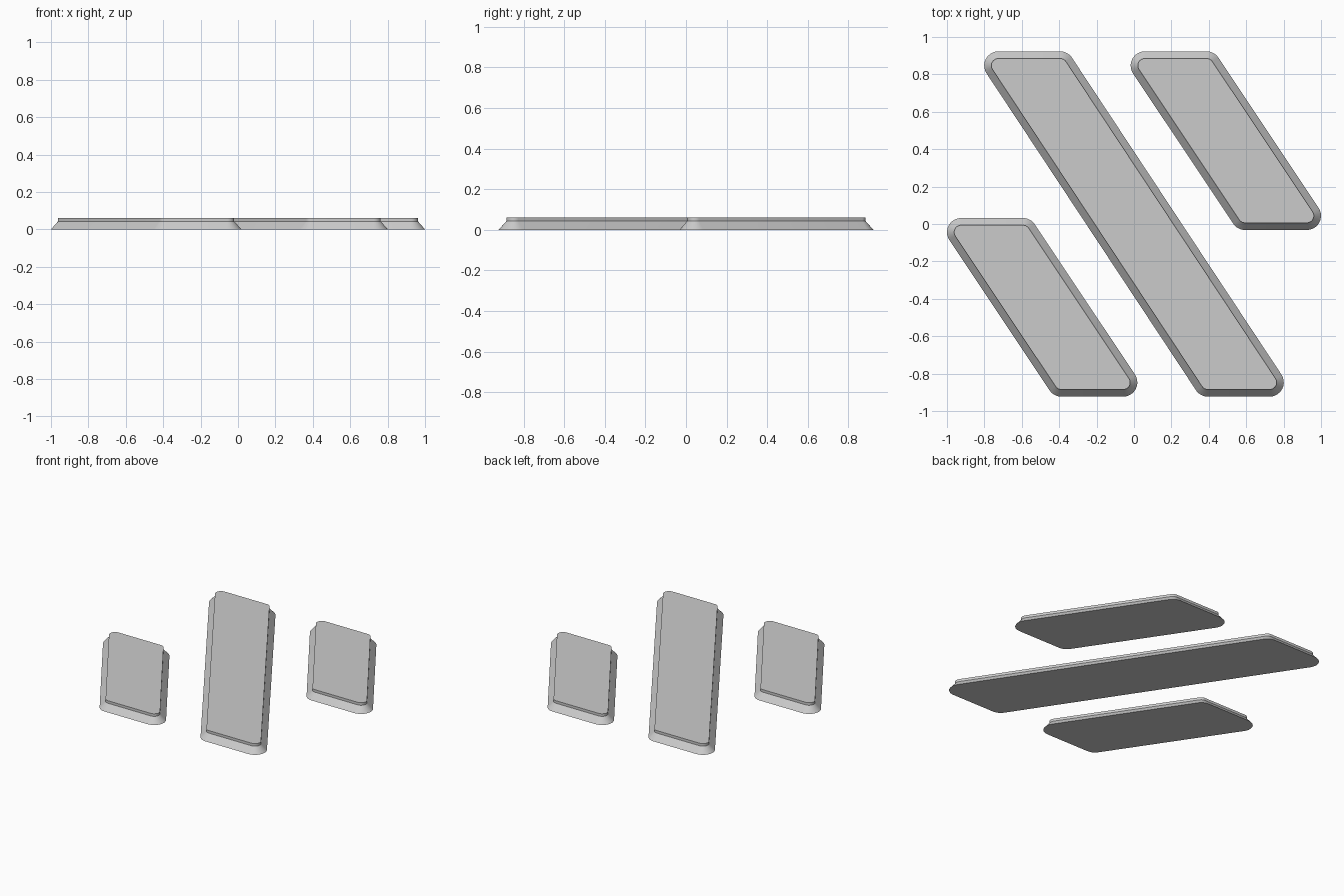
import bpy
import bmesh
import math
from mathutils import Vector

cube = bpy.data.objects.get("Cube")
if cube:
    bpy.data.objects.remove(cube, do_unlink=True)

grey = bpy.data.materials.new("light grey")
grey.use_nodes = True
colour = (0.6, 0.6, 0.6, 1)
grey.diffuse_color = colour
grey.node_tree.nodes["Principled BSDF"].inputs["Base Color"].default_value = colour

WIDTH = 0.33           # distance between corner centres along x
OUTER, INNER = 0.076, 0.038
SHOULDER, TOP = 0.043, 0.061
ARC_STEPS = 10


def rounded_outline(centres, radius):
    """Round a convex counter-clockwise polygon of corner centres."""
    points = []
    for i, c in enumerate(centres):
        d_in = c - centres[i - 1]
        d_out = centres[(i + 1) % len(centres)] - c
        start = math.atan2(-d_in.x, d_in.y)
        turn = d_out.angle_signed(d_in)
        start = math.atan2(d_in.y, d_in.x) - math.pi / 2
        for k in range(ARC_STEPS + 1):
            a = start + turn * k / ARC_STEPS
            points.append(c + radius * Vector((math.cos(a), math.sin(a))))
    return points


def slanted_plate(name, top_left, bottom_right):
    """Slanted bar with a sloped skirt and a short upright rim."""
    tl, br, w = Vector(top_left), Vector(bottom_right), Vector((WIDTH, 0))
    centres = [tl, br - w, br, tl + w]
    bm = bmesh.new()
    rings = []
    for radius, z in ((OUTER, 0), (INNER, SHOULDER), (INNER, TOP)):
        rings.append([bm.verts.new((p.x, p.y, z))
                      for p in rounded_outline(centres, radius)])
    for low, high in zip(rings, rings[1:]):
        n = len(low)
        for i in range(n):
            j = (i + 1) % n
            bm.faces.new((low[i], low[j], high[j], high[i]))
    bm.faces.new(rings[0][::-1])
    bm.faces.new(rings[-1])
    bmesh.ops.recalc_face_normals(bm, faces=bm.faces)
    mesh = bpy.data.meshes.new(name)
    bm.to_mesh(mesh)
    bm.free()
    mesh.materials.append(grey)
    obj = bpy.data.objects.new(name, mesh)
    bpy.context.collection.objects.link(obj)
    bpy.ops.object.select_all(action="DESELECT")
    obj.select_set(True)
    bpy.context.view_layer.objects.active = obj
    bpy.ops.object.shade_smooth_by_angle(angle=math.radians(30))


# Long middle bar and two short bars, point-symmetric about the centre
slanted_plate("middle_bar", (-0.725, 0.847), (0.725, -0.847))
slanted_plate("left_bar", (0.058, 0.847), (0.924, 0.044))
slanted_plate("right_bar", (-0.924, -0.044), (-0.058, -0.847))
